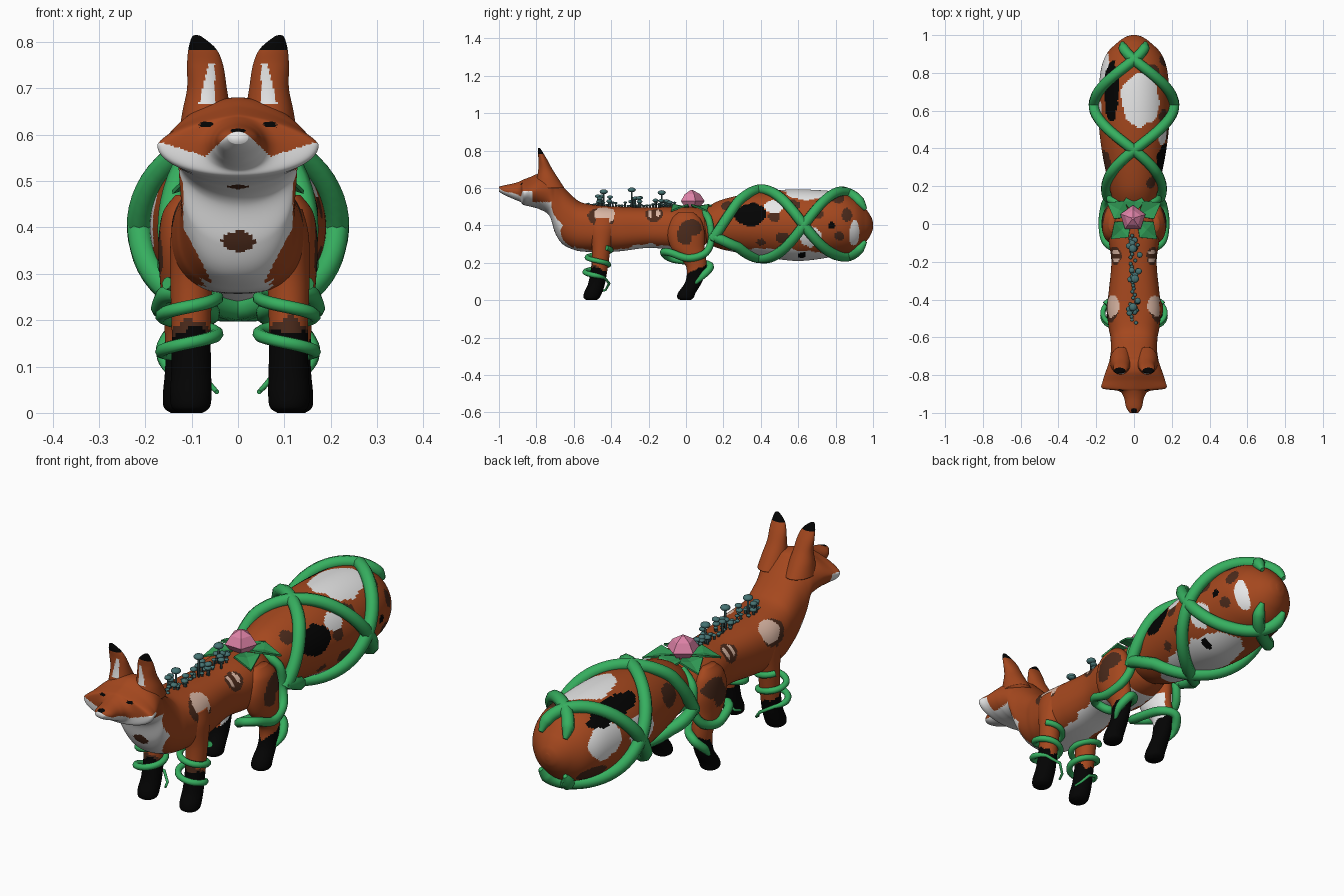
import bpy, bmesh, math, random
from mathutils import Vector, Matrix, noise

if "Cube" in bpy.data.objects:
    bpy.data.objects.remove(bpy.data.objects["Cube"])

random.seed(4)
COLOURS = [("orange fur", (.375, .064, .013)), ("white fur", (.82, .82, .82)), ("black fur", (.001, .001, .001)),
           ("brown fur", (.07, .023, .011)), ("tan skin", (.70, .47, .37)), ("vine green", (.037, .43, .115)),
           ("leaf green", (.03, .32, .09)), ("petal pink", (.72, .22, .38)), ("cap teal", (.06, .17, .17)),
           ("stem grey", (.045, .09, .09))]
MATS = []
for n, c in COLOURS:
    m = bpy.data.materials.new(n)
    m.diffuse_color = (*c, 1)
    m.use_nodes = True
    m.node_tree.nodes["Principled BSDF"].inputs["Base Color"].default_value = m.diffuse_color
    MATS.append(m)
ORANGE, WHITE, BLACK, BROWN, TAN, VINE, LEAF, PINK, TEAL, STEM = range(10)


def add(name, data, mats):
    ob = bpy.data.objects.new(name, data)
    bpy.context.collection.objects.link(ob)
    for i in mats:
        data.materials.append(MATS[i])
    return ob


def from_bm(name, bm, mats, smooth=False):
    bmesh.ops.recalc_face_normals(bm, faces=bm.faces)
    me = bpy.data.meshes.new(name)
    bm.to_mesh(me)
    bm.free()
    me.polygons.foreach_set("use_smooth", [smooth] * len(me.polygons))
    return add(name, me, mats)


def spline(keys, sub):
    """Catmull-Rom through tuples of numbers"""
    out = []
    for i in range(len(keys) - 1):
        p = [keys[max(0, min(len(keys) - 1, i + k))] for k in (-1, 0, 1, 2)]
        for s in range(sub):
            t = s / sub
            out.append([.5 * (2 * b + (c - a) * t + (2 * a - 5 * b + 4 * c - d) * t * t
                              + (3 * b - a - 3 * c + d) * t ** 3) for a, b, c, d in zip(*p)])
    return out + [list(keys[-1])]


def loft(name, keys, axis, paint, sub=10, seg=64):
    """keys: cx, cy, cz, radius a, radius b, roundness of the upper half (2 = ellipse)"""
    bm = bmesh.new()
    rings = []
    for cx, cy, cz, a, b, e in spline(keys, sub):
        ring = []
        for k in range(seg):
            t = 2 * math.pi * (k + .5) / seg
            q = e if math.sin(t) > 0 else max(e, 2)
            u = a * math.copysign(abs(math.cos(t)) ** (2 / q), math.cos(t))
            v = b * math.copysign(abs(math.sin(t)) ** (2 / q), math.sin(t))
            ring.append(bm.verts.new((cx + u, cy, cz + v) if axis == "Y" else (cx + u, cy + v, cz)))
        rings.append(ring)
    for r, s in zip(rings, rings[1:]):
        for k in range(seg):
            bm.faces.new((r[k], r[k - 1], s[k - 1], s[k]))
    bm.faces.new(rings[0])
    bm.faces.new(rings[-1])
    ob = from_bm(name, bm, range(5), True)
    for p in ob.data.polygons:
        p.material_index = paint(p.center, p.normal)
    return ob


def patched(c, patches, base, mirror=False, wob=.35):
    """colour of the last blob (centre, radii, colour) that holds the point"""
    w = 1 + wob * noise.noise(c * 22)
    x = abs(c.x) if mirror else c.x
    for (px, py, pz), (rx, ry, rz), col in patches:
        if ((x - px) / rx) ** 2 + ((c.y - py) / ry) ** 2 + ((c.z - pz) / rz) ** 2 < w:
            base = col
    return base


def vine(name, pts, r, taper=True):
    cu = bpy.data.curves.new(name, "CURVE")
    cu.dimensions = "3D"
    cu.bevel_depth, cu.bevel_resolution, cu.use_fill_caps = r, 2, True
    sp = cu.splines.new("POLY")
    sp.points.add(len(pts) - 1)
    for i, p in enumerate(pts):
        sp.points[i].co = (*p, 1)
        sp.points[i].radius = min(1, .35 + 6 * (1 - i / (len(pts) - 1))) if taper else 1
    sp.use_smooth = True
    add(name, cu, [VINE])


# Head, neck and body in one skin
SPOTS = [((.135, -.45, .455), (.07, .072, .064), BROWN), ((.135, -.435, .465), (.075, .06, .052), TAN),
         ((.11, -.17, .465), (.05, .05, .045), BROWN), ((.11, -.15, .48), (.035, .012, .04), TAN),
         ((.11, -.19, .48), (.035, .012, .04), TAN), ((.17, .03, .39), (.08, .06, .045), BROWN),
         ((.17, -.01, .34), (.08, .045, .045), BROWN),
         ((0, -.70, .37), (.035, .06, .022), BROWN), ((0, -.77, .49), (.025, .03, .008), BROWN),
         ((.068, -.87, .622), (.016, .03, .007), BLACK), ((0, -1, .61), (.02, .03, .006), BLACK)]


def paint_body(c, n):
    x, base = abs(c.x), ORANGE
    if c.y < -.72:
        edge = .62 - .95 * x if x < .07 else .553 + .32 * (x - .07)
        if c.y > -.82:
            edge = .525
        base = WHITE if c.z < edge and n.z < .6 else ORANGE
    elif c.y < -.6 and n.y < -.1 and c.z < .5:
        base = WHITE if x < .06 + .058 * max(0, min(1, (c.z - .29) / .11)) else ORANGE
    elif n.z < -.75 and c.y < .05 and x < .075 + .05 * noise.noise(c * 15):
        base = WHITE
    return patched(c, SPOTS, base, True, .25)


BODY = [(-1, .58, .607, .022, 2), (-.97, .562, .615, .042, 2), (-.92, .54, .625, .053, 2),
        (-.885, .525, .637, .08, 1.8), (-.87, .51, .645, .168, 1.45), (-.83, .50, .66, .165, 1.5),
        (-.78, .485, .68, .149, 1.7), (-.73, .45, .675, .132, 2), (-.70, .36, .65, .126, 2.2),
        (-.66, .30, .61, .122, 2.3), (-.6, .27, .55, .125, 2.4), (-.55, .26, .52, .134, 2.4),
        (-.45, .257, .505, .144, 2.5), (-.35, .262, .5, .133, 2.5), (-.2, .28, .495, .12, 2.5),
        (-.08, .27, .5, .135, 2.4), (.02, .27, .5, .135, 2.3), (.09, .29, .49, .11, 2), (.14, .33, .45, .06, 2)]
loft("body", [(0, y, (b + t) / 2, rx, (t - b) / 2, e) for y, b, t, rx, e in BODY], "Y", paint_body, 16, 100)

# Ears
for s in (-1, 1):
    def paint_ear(c, n):
        if c.z > .782:
            return BLACK
        if n.y < -.2 and .05 < abs(c.x) < .085 - .25 * (c.z - .665) and .665 < c.z < .755:
            return WHITE
        return ORANGE
    loft("ear", [(s * x, y, z, a, b, 2) for x, y, z, a, b in (
        (.068, -.73, .60, .06, .08), (.068, -.74, .65, .052, .058), (.067, -.752, .70, .043, .038),
        (.071, -.765, .75, .039, .024), (.077, -.777, .785, .03, .015), (.088, -.785, .81, .012, .007),
        (.09, -.786, .815, .003, .003))], "Z", paint_ear, 12, 56)

# Legs
FRONT = [(.105, -.45, .44, .03, .06), (.107, -.45, .38, .042, .066), (.105, -.453, .28, .045, .05),
         (.105, -.462, .18, .042, .045), (.105, -.478, .09, .043, .045), (.106, -.497, .04, .045, .048),
         (.106, -.505, .012, .041, .042), (.106, -.505, 0, .025, .025)]
HIND = [(.115, .0, .47, .02, .04), (.118, 0, .43, .045, .08), (.12, 0, .36, .052, .1), (.12, .01, .28, .048, .09),
        (.12, .04, .22, .042, .068), (.12, .055, .17, .038, .052), (.12, .042, .10, .037, .045),
        (.12, .005, .04, .042, .047), (.12, -.003, .012, .04, .043), (.12, -.003, 0, .025, .025)]


def paint_front(c, n):
    e = .16 - .5 * (c.y + .46) + .02 * noise.noise(c * 30)
    return BLACK if c.z < e else BROWN if c.z < e + .02 and n.y < 0 else ORANGE


def paint_hind(c, n):
    e = .15 + .5 * (c.y - .04) + .02 * noise.noise(c * 30)
    if c.z < e:
        return BLACK
    if c.z < .3 and abs(c.x) < .1:
        return WHITE
    return patched(c, SPOTS, ORANGE, True)


for s in (-1, 1):
    loft("front_leg", [(s * x + .004, *r, 2) for x, *r in FRONT], "Z", paint_front, 12, 56)
    loft("hind_leg", [(s * x, *r, 2) for x, *r in HIND], "Z", paint_hind, 12, 56)
    # Vine coiled on the front leg, ending in a small curl
    coil = []
    for i in range(81):
        t = i / 80
        a = math.pi * (.2 + 4.1 * t)
        coil.append((s * (.105 + .06 * math.cos(a)), -.46 - .025 * t + .06 * math.sin(a), .28 - .16 * t))
    coil += [(s * .105 + s * x, y, z) for x, y, z in ((-.02, -.41, .09), (-.05, -.43, .055), (-.06, -.46, .045))]
    vine("front_leg_vine", coil, .014)
    # Vine hooked round the back of the haunch
    vine("hind_leg_vine", spline([(s * x, y, z) for x, y, z in (
        (.05, .1, .47), (.12, .125, .42), (.13, .135, .32), (.155, .1, .25), (.168, .01, .225), (.155, -.085, .255),
        (.11, -.12, .255), (.06, -.07, .22), (.075, .08, .2), (.13, .13, .18), (.16, .09, .13), (.15, .05, .09))], 8),
         .02)

# Patched tail
TAIL = [(.05, .34, .46, .06), (.1, .31, .49, .1), (.2, .27, .54, .132), (.4, .235, .58, .172), (.6, .21, .592, .19),
        (.8, .235, .58, .178), (.9, .26, .545, .145), (.96, .31, .49, .088), (.99, .355, .445, .045),
        (1, .385, .415, .012)]
BLOBS = [((.1, .81, .56), (.08, .04, .05), BROWN), ((.17, .86, .46), (.06, .03, .04), BROWN),
         ((.19, .52, .33), (.05, .04, .035), BROWN), ((.12, .22, .51), (.06, .04, .03), BROWN),
         ((-.15, .33, .47), (.06, .06, .05), BROWN), ((-.12, .85, .3), (.07, .07, .05), BROWN),
         ((.16, .57, .51), (.06, .04, .03), BROWN), ((.18, .47, .45), (.05, .03, .03), BROWN),
         ((.19, .70, .46), (.05, .035, .025), BROWN), ((.18, .82, .34), (.05, .03, .025), BROWN),
         ((.15, .4, .31), (.06, .025, .02), BROWN), ((0, .3, .26), (.08, .08, .05), WHITE),
         ((.05, .51, .215), (.13, .27, .075), WHITE), ((-.19, .83, .46), (.07, .11, .09), WHITE),
         ((-.19, .58, .42), (.06, .09, .07), WHITE), ((.18, .67, .33), (.05, .06, .06), WHITE),
         ((.17, .47, .51), (.05, .055, .045), WHITE), ((.12, .9, .36), (.06, .03, .07), WHITE),
         ((.05, .66, .59), (.12, .145, .07), WHITE), ((-.12, .71, .54), (.04, .17, .07), BLACK),
         ((.16, .34, .46), (.08, .085, .065), BLACK), ((.1, .62, .24), (.03, .02, .03), BLACK),
         ((.18, .78, .40), (.05, .02, .02), BLACK)]
loft("tail", [(0, y, (b + t) / 2, rx, (t - b) / 2, 2) for y, b, t, rx in TAIL], "Y",
     lambda c, n: patched(c, BLOBS, ORANGE), 22, 120)

# Four vines crossing round the tail, starting low on both sides
profile = spline(TAIL, 12)
for hand in (-1, 1):
    for start in (0, math.pi):
        pts = []
        for y, b, t, rx in profile:
            if .14 < y < .962:
                a = math.pi / 2 + start + hand * (y - .39) * math.pi / .48
                rx, rz = max(rx, .08) + .022, max((t - b) / 2, .09) + .012
                pts.append((rx * math.cos(a), y, (b + t) / 2 + rz * math.sin(a) - max(0, .28 - y) * .5))
        vine("tail_vine", pts, .028)

# Bud on the rump with broad leaves under it
bm = bmesh.new()
rows = [[bm.verts.new((r * math.cos(k * math.tau / 5 + .3) - .006, .03 + r * math.sin(k * math.tau / 5 + .3), z))
         for k in range(5)] for r, z in ((.035, .487), (.07, .53), (.045, .567), (.008, .588))]
for r, q in zip(rows, rows[1:]):
    for k in range(5):
        bm.faces.new((r[k], r[k - 1], q[k - 1], q[k]))
bm.faces.new(rows[0])
bm.faces.new(rows[-1])
from_bm("flower_bud", bm, [PINK])
bm = bmesh.new()
for ang in (30, 150, 222, 318, 90):
    m = Matrix.Translation((0, .03, 0)) @ Matrix.Rotation(math.radians(ang), 4, "Z")
    v = [bm.verts.new(m @ Vector(p)) for p in ((.02, 0, .5), (.09, .055, .515), (.165, 0, .48), (.09, -.055, .515),
                                               (.09, 0, .503))]
    for i in range(4):
        bm.faces.new((v[i], v[(i + 1) % 4], v[4]))
leaves = from_bm("flower_leaves", bm, [LEAF])
leaves.modifiers.new("thickness", "SOLIDIFY").thickness = .008

# Mushrooms along the spine
caps, stems = bmesh.new(), bmesh.new()


def mushroom(x, y, h, r):
    up = Matrix.Translation((x, y, .495 + h / 2))
    bmesh.ops.create_cone(stems, segments=6, radius1=.006, radius2=.004, depth=h, matrix=up, cap_ends=True)
    top = Matrix.Translation((x, y, .495 + h)) @ Matrix.Diagonal((1, 1, .6, 1))
    bmesh.ops.create_icosphere(caps, subdivisions=2, radius=r, matrix=top)


for y, h in ((-.44, .085), (-.29, .095), (-.13, .08)):
    mushroom(random.uniform(-.01, .01), y, h, .022)
    for k in range(7):
        mushroom(random.uniform(-.03, .03), y + random.uniform(-.055, .055), h * random.uniform(.3, .75), .016)
for k in range(30):
    mushroom(random.uniform(-.02, .02), -.54 + k * .0165, random.uniform(.008, .028), .01)
from_bm("mushroom_caps", caps, [TEAL], True)
from_bm("mushroom_stems", stems, [STEM], True)
